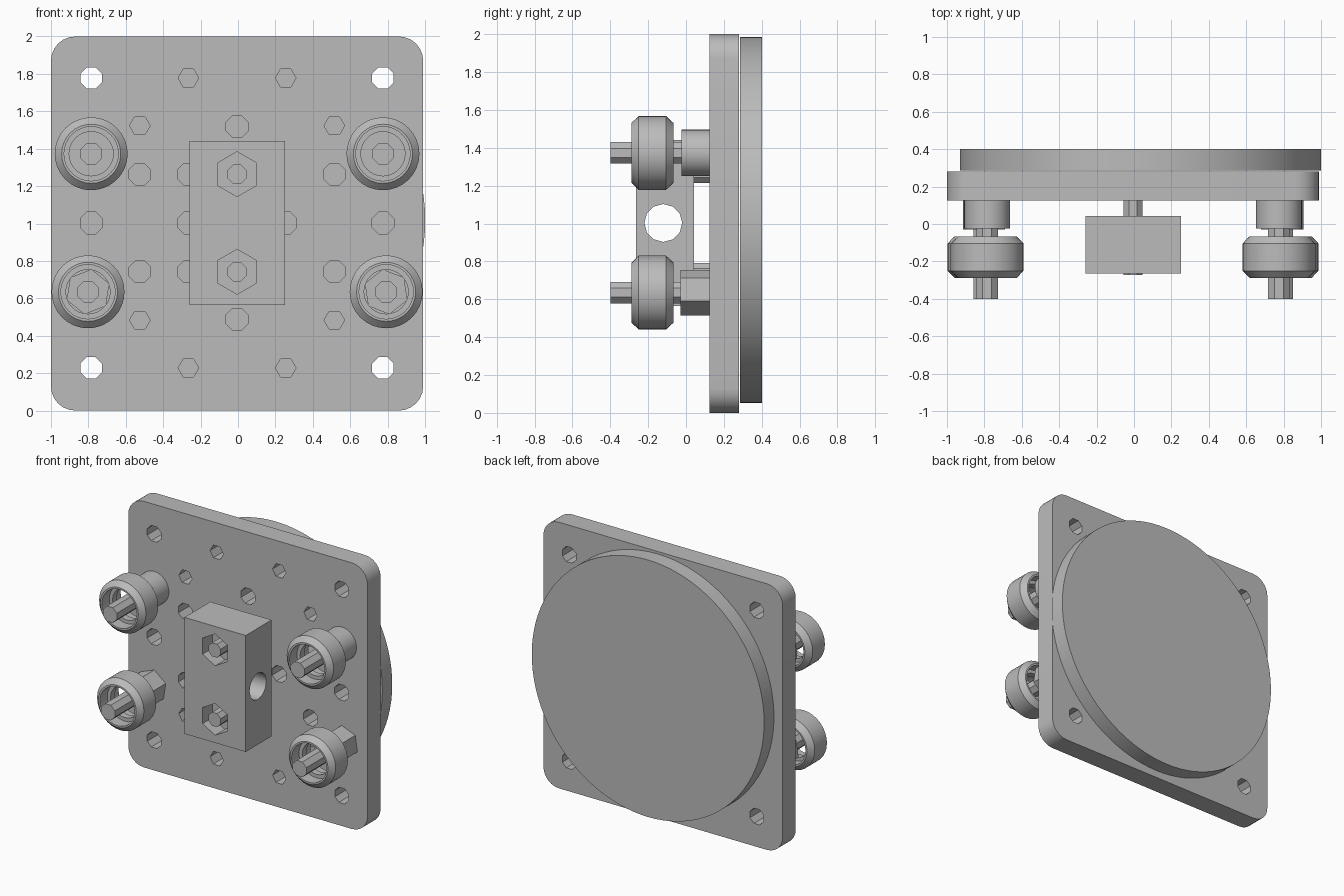
import bpy, bmesh, math
from mathutils import Matrix

if "Cube" in bpy.data.objects:
    bpy.data.objects.remove(bpy.data.objects["Cube"])

GRAY = (0.5, 0.5, 0.5, 1)
mat = bpy.data.materials.new("plain gray")
mat.use_nodes = True
mat.diffuse_color = GRAY
mat.node_tree.nodes["Principled BSDF"].inputs["Base Color"].default_value = GRAY


def finish(name, bm, smooth=True):
    bmesh.ops.recalc_face_normals(bm, faces=bm.faces)
    mesh = bpy.data.meshes.new(name)
    bm.to_mesh(mesh)
    bm.free()
    mesh.materials.append(mat)
    ob = bpy.data.objects.new(name, mesh)
    bpy.context.collection.objects.link(ob)
    if smooth:
        shade(ob)
    return ob


def activate(ob):
    bpy.ops.object.select_all(action='DESELECT')
    ob.select_set(True)
    bpy.context.view_layer.objects.active = ob


def shade(ob):
    activate(ob)
    bpy.ops.object.shade_smooth_by_angle(angle=math.radians(35))


def add_rod(bm, x, z, r, y0, y1, sides, turn=0):
    """Prism or cylinder running along y."""
    m = (Matrix.Translation((x, (y0 + y1) / 2, z))
         @ Matrix.Rotation(math.radians(90), 4, 'X') @ Matrix.Rotation(turn, 4, 'Z'))
    bmesh.ops.create_cone(bm, cap_ends=True, segments=sides, radius1=r, radius2=r,
                          depth=y1 - y0, matrix=m)


def rod(name, x, z, r, y0, y1, sides, turn=0, smooth=True):
    bm = bmesh.new()
    add_rod(bm, x, z, r, y0, y1, sides, turn)
    return finish(name, bm, smooth)


def box(name, x0, x1, y0, y1, z0, z1):
    bm = bmesh.new()
    bmesh.ops.create_cube(bm, size=1)
    bmesh.ops.scale(bm, vec=(x1 - x0, y1 - y0, z1 - z0), verts=bm.verts)
    bmesh.ops.translate(bm, vec=((x0 + x1) / 2, (y0 + y1) / 2, (z0 + z1) / 2), verts=bm.verts)
    return finish(name, bm, False)


def cut(ob, cutter):
    cutter.hide_render = True
    mod = ob.modifiers.new("cut", 'BOOLEAN')
    mod.object = cutter
    mod.operation = 'DIFFERENCE'
    mod.solver = 'EXACT'
    activate(ob)
    bpy.ops.object.modifier_apply(modifier=mod.name)
    bpy.data.objects.remove(cutter)


def lathe(name, x, z, profile, steps=32):
    """Closed (radius, y) profile turned around a line along y."""
    bm = bmesh.new()
    rings = []
    for i in range(steps):
        a = 2 * math.pi * i / steps
        rings.append([bm.verts.new((x + r * math.cos(a), y, z + r * math.sin(a)))
                      for r, y in profile])
    n = len(profile)
    for i in range(steps):
        a, b = rings[i], rings[(i + 1) % steps]
        for j in range(n):
            k = (j + 1) % n
            bm.faces.new((a[j], a[k], b[k], b[j]))
    return finish(name, bm)


CX = -0.005

# Plate with rounded corners
plate = box("plate", -1, 0.99, 0.125, 0.28, 0, 2)
bm = bmesh.new()
bm.from_mesh(plate.data)
edges = [e for e in bm.edges if abs(e.verts[0].co.y - e.verts[1].co.y) > 0.1]
bmesh.ops.bevel(bm, geom=edges, offset=0.13, segments=6, profile=0.5, affect='EDGES')
bm.to_mesh(plate.data)
bm.free()

# Hole pattern, mirrored about the plate centre
bm = bmesh.new()
pattern = [(0.78, 0.775, 0.062, 8), (0.26, 0.775, 0.055, 6), (0.52, 0.52, 0.055, 6),
           (0.52, 0.26, 0.063, 8), (0.78, 0, 0.063, 8), (0.26, 0, 0.063, 8),
           (0, 0.515, 0.063, 8)]
for dx, dz, r, sides in pattern:
    for sx in ((-1, 1) if dx else (1,)):
        for sz in ((-1, 1) if dz else (1,)):
            add_rod(bm, CX + sx * dx, 1.003 + sz * dz, r, 0.05, 0.35, sides, math.pi / sides)
for dz in (-0.26, 0.26):
    add_rod(bm, CX - 0.26, 1.003 + dz, 0.063, 0.05, 0.35, 8, math.pi / 8)
cut(plate, finish("plate_holes", bm, False))
shade(plate)

# Round disc on the back
rod("back_disc", 0.035, 1.018, 0.966, 0.285, 0.402, 96)

# Nut block with cross bore and hexagonal pockets
block = box("nut_block", -0.26, 0.25, -0.265, 0.042, 0.565, 1.44)
bm = bmesh.new()
bmesh.ops.create_cone(bm, cap_ends=True, segments=12, radius1=0.1, radius2=0.1, depth=1,
                      matrix=Matrix.Translation((0, -0.12, 1.003))
                      @ Matrix.Rotation(math.radians(90), 4, 'Y'))
for z in (0.742, 1.264):
    add_rod(bm, CX, z, 0.12, -0.4, -0.15, 6)
cut(block, finish("block_holes", bm, False))
shade(block)
for z, level in ((0.742, "lower"), (1.264, "upper")):
    rod(level + "_block_bolt", CX, z, 0.055, -0.272, 0.2, 8, math.pi / 8, False)

# Four wheels, each on its bolt; lower pair sits on hexagonal spacers
WHEEL = [(0.145, -0.288), (0.158, -0.288), (0.195, -0.25), (0.195, -0.105),
         (0.158, -0.066), (0.145, -0.066), (0.145, -0.15), (0.118, -0.15),
         (0.118, -0.2), (0.145, -0.2)]
for side, s in (("left", 1), ("right", -1)):
    for level, dx, z in (("upper", 0.78, 1.373), ("lower", 0.797, 0.635)):
        x = CX + s * dx
        tag = level + "_" + side
        lathe(tag + "_wheel", x, z, WHEEL)
        rod(tag + "_wheel_bolt", x, z, 0.062, -0.4, 0.2, 8, math.pi / 8, False)
        if level == "upper":
            rod(tag + "_spacer", x, z, 0.123, -0.025, 0.13, 32)
        else:
            rod(tag + "_hex_spacer", x, z, 0.122, -0.03, 0.13, 6, s * 0.15, False)
